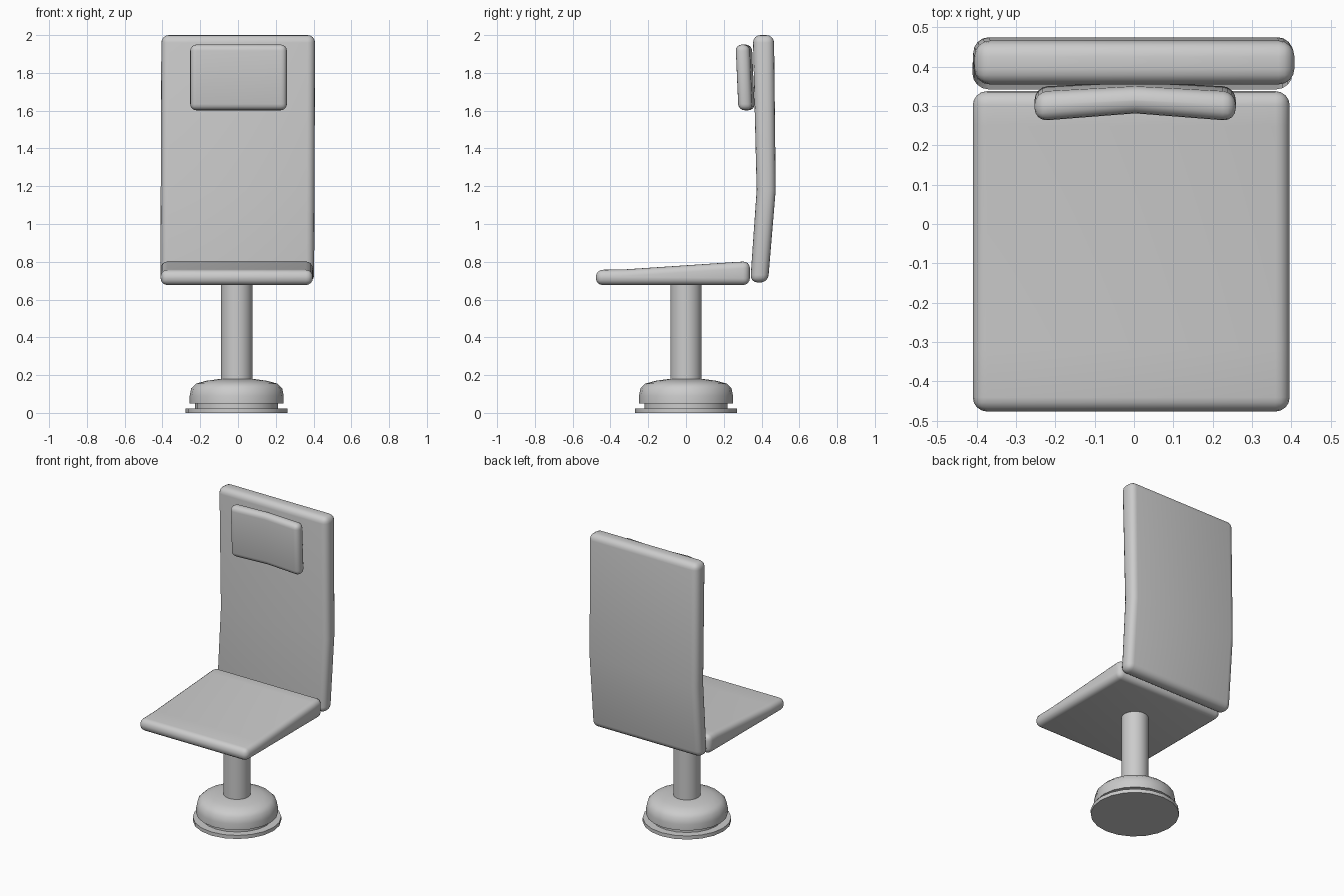
import bpy, bmesh, math
from mathutils import Vector

if "Cube" in bpy.data.objects:
    bpy.data.objects.remove(bpy.data.objects["Cube"])

CX = -0.007  # axis of seat and pedestal


def finish(name, bm, angle=50):
    bmesh.ops.recalc_face_normals(bm, faces=bm.faces[:])
    me = bpy.data.meshes.new(name)
    bm.to_mesh(me)
    bm.free()
    ob = bpy.data.objects.new(name, me)
    bpy.context.collection.objects.link(ob)
    bpy.ops.object.select_all(action='DESELECT')
    ob.select_set(True)
    bpy.context.view_layer.objects.active = ob
    bpy.ops.object.shade_smooth_by_angle(angle=math.radians(angle))
    return ob


def cushion(name, outline, sweep, radius):
    """Sweep a closed outline along a vector and round its sharp edges."""
    bm = bmesh.new()
    face = bm.faces.new([bm.verts.new(p) for p in outline])
    new = bmesh.ops.extrude_face_region(bm, geom=[face], use_keep_orig=True)
    bmesh.ops.translate(bm, vec=Vector(sweep),
                        verts=[v for v in new['geom'] if isinstance(v, bmesh.types.BMVert)])
    bmesh.ops.recalc_face_normals(bm, faces=bm.faces[:])
    sharp = [e for e in bm.edges if e.calc_face_angle(0) > math.radians(40)]
    bmesh.ops.bevel(bm, geom=sharp, offset=radius, offset_type='OFFSET',
                    segments=4, profile=0.5, affect='EDGES', clamp_overlap=True)
    return finish(name, bm)


def lathe(name, profile, steps):
    """Turn an (r, z) profile around the pedestal axis."""
    bm = bmesh.new()
    vs = [bm.verts.new((CX + r, 0, z)) for r, z in profile]
    es = [bm.edges.new(p) for p in zip(vs, vs[1:])]
    bmesh.ops.spin(bm, geom=vs + es, cent=(CX, 0, 0), axis=(0, 0, 1),
                   angle=math.tau, steps=steps, use_merge=True)
    bmesh.ops.remove_doubles(bm, verts=bm.verts[:], dist=1e-4)
    return finish(name, bm, 35)


# Seat: wedge, thicker at the back
seat = [(-0.477, 0.677), (0.338, 0.677), (0.338, 0.803), (0.25, 0.798),
        (-0.32, 0.76), (-0.477, 0.757)]
cushion("seat", [(CX - 0.403, y, z) for y, z in seat], (0.806, 0, 0), 0.036)

# Backrest: gently bent slab
back = [(0.340, 0.69), (0.374, 1.18), (0.354, 2.0),
        (0.466, 2.0), (0.475, 1.18), (0.434, 0.69)]
cushion("backrest", [(-0.411 + 0.004 * (z - 0.69), y, z) for y, z in back],
        (0.814, 0, 0), 0.04)

# Headrest: shallow V in plan, leaning forward
cx = 0.003
plan = [(-0.256, 0.275), (0, 0.295), (0.256, 0.275),
        (0.256, 0.350), (0, 0.364), (-0.256, 0.350)]
cushion("headrest", [(cx + x, y, 1.602) for x, y in plan], (0, -0.015, 0.348), 0.033)

# Pedestal
lathe("post", [(0, 0.15), (0.083, 0.15), (0.083, 0.69), (0, 0.69)], 32)
lathe("base_dome", [(0, 0.02), (0.22, 0.02), (0.22, 0.05), (0.249, 0.05), (0.249, 0.09),
                    (0.241, 0.13), (0.215, 0.155), (0.16, 0.17), (0.095, 0.179), (0, 0.179)], 20)
lathe("floor_plate", [(0, 0), (0.27, 0), (0.27, 0.024), (0, 0.024)], 20)
